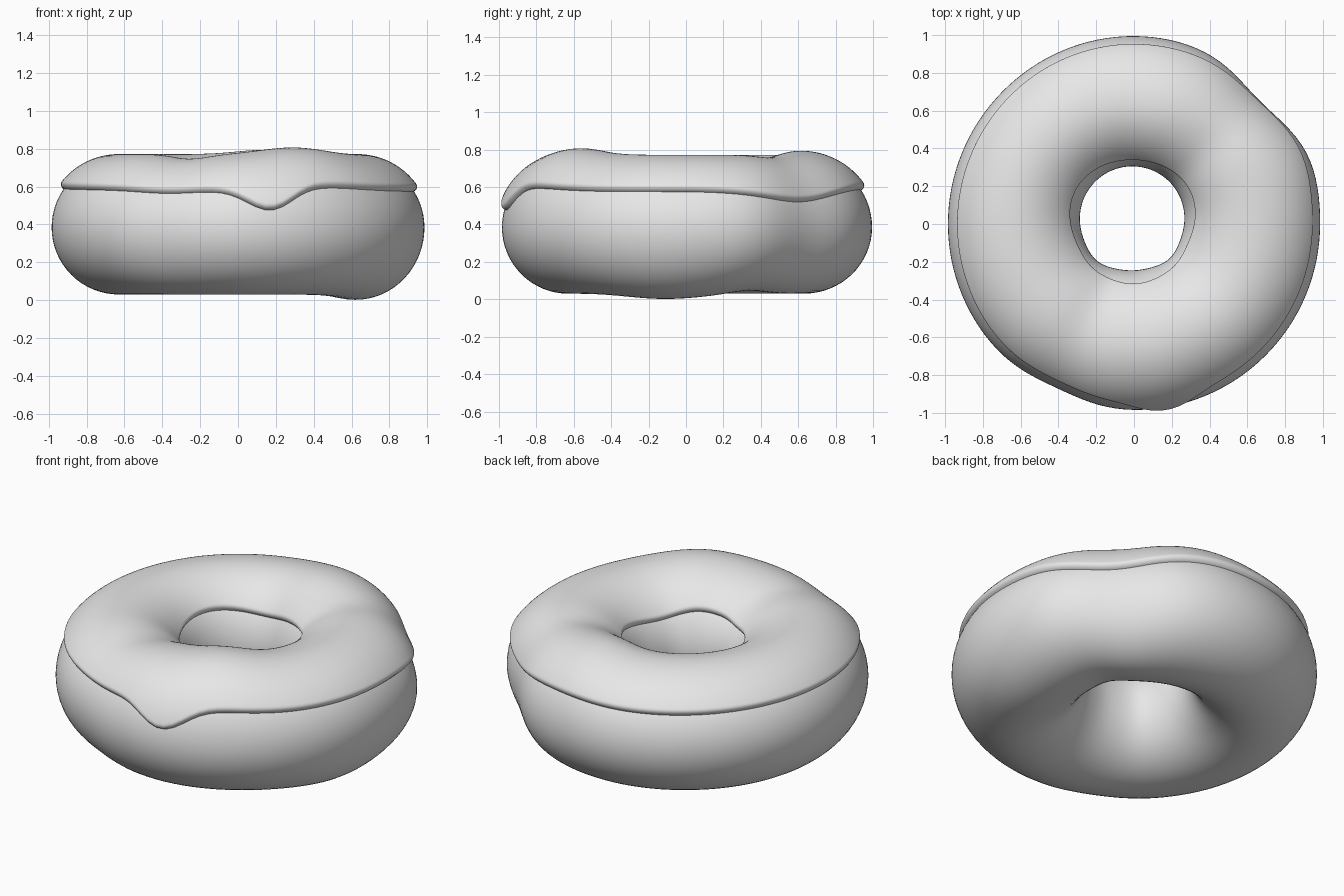
import bpy, bmesh
from math import sin, cos, asin, sqrt, pi, exp, radians

cube = bpy.data.objects.get("Cube")
if cube:
    bpy.data.objects.remove(cube, do_unlink=True)

grey = bpy.data.materials.new("plain_grey")
grey.use_nodes = True
colour = (0.8, 0.8, 0.8, 1)
grey.diffuse_color = colour
grey.node_tree.nodes["Principled BSDF"].inputs["Base Color"].default_value = colour

RING_R, HALF_W, HALF_H, MID_Z = 0.63, 0.355, 0.355, 0.385
ICING = 0.032
SEGMENTS = 128


def bump(t, centre, width):
    """Smooth hill around an angle in degrees."""
    d = (t - radians(centre) + pi) % (2 * pi) - pi
    return exp(-(d / radians(width)) ** 2)


def surface(t, p, off=0.0):
    """Point on the lumpy ring: t runs round the ring, p round its section."""
    c, s = cos(p), sin(p)
    r = RING_R + (HALF_W + off) * c
    z = MID_Z + (HALF_H + off) * s
    out, inn, up, down = max(c, 0), max(-c, 0), max(s, 0), max(-s, 0)
    # dents and swells of the outer wall
    r += out * (0.01 * bump(t, 20, 12) + 0.01 * bump(t, 95, 40)
                - 0.055 * bump(t, 45, 16) - 0.025 * bump(t, -115, 14))
    # slightly squared hole, shifted backwards
    r += inn * (0.03 * sin(t) - 0.01 * cos(t) + 0.015 * bump(t, -45, 20)
                + 0.015 * bump(t, -135, 20))
    # lumps on the top and underside
    z += up * (0.035 * bump(t, -63, 22) - 0.025 * bump(t, -114, 14)
               + 0.022 * bump(t, 78, 18) - 0.015 * bump(t, 45, 12))
    z += down * (0.018 * bump(t, 32, 14) - 0.028 * bump(t, -10, 26))
    return r * cos(t), r * sin(t), z


def loft(name, section, closed):
    """Sweep a varying cross-section round the ring."""
    bm = bmesh.new()
    rings = [[bm.verts.new(co) for co in section(2 * pi * i / SEGMENTS)]
             for i in range(SEGMENTS)]
    n = len(rings[0])
    for i, a in enumerate(rings):
        b = rings[(i + 1) % SEGMENTS]
        for j in range(n if closed else n - 1):
            k = (j + 1) % n
            bm.faces.new((a[j], b[j], b[k], a[k]))
    bmesh.ops.recalc_face_normals(bm, faces=bm.faces)
    mesh = bpy.data.meshes.new(name)
    bm.to_mesh(mesh)
    bm.free()
    mesh.materials.append(grey)
    obj = bpy.data.objects.new(name, mesh)
    bpy.context.collection.objects.link(obj)
    bpy.ops.object.select_all(action="DESELECT")
    obj.select_set(True)
    bpy.context.view_layer.objects.active = obj
    bpy.ops.object.shade_smooth_by_angle(angle=radians(50))
    return obj


def dough_section(t):
    return [surface(t, 2 * pi * j / 64) for j in range(64)]


def icing_section(t):
    # edge heights, with one long drip at the front
    outer_z = (0.575 - 0.105 * bump(t, -80, 10) - 0.05 * bump(t, 40, 20)
               + 0.012 * bump(t, 180, 50))
    inner_z = 0.59 + 0.015 * sin(3 * t)
    start = asin((outer_z - MID_Z) / HALF_H)
    end = pi - asin((inner_z - MID_Z) / HALF_H)
    steps, rim = 60, 0.07
    points = []
    for j in range(steps + 1):
        u = (1 - cos(pi * j / steps)) / 2
        p = start + (end - start) * u
        edge = min(1, min(p - start, end - p) / rim)
        off = -0.004 + (ICING + 0.004) * sqrt(max(0, 1 - (1 - edge) ** 2))
        points.append(surface(t, p, off))
    return points


loft("dough_ring", dough_section, True)
loft("icing", icing_section, False)
